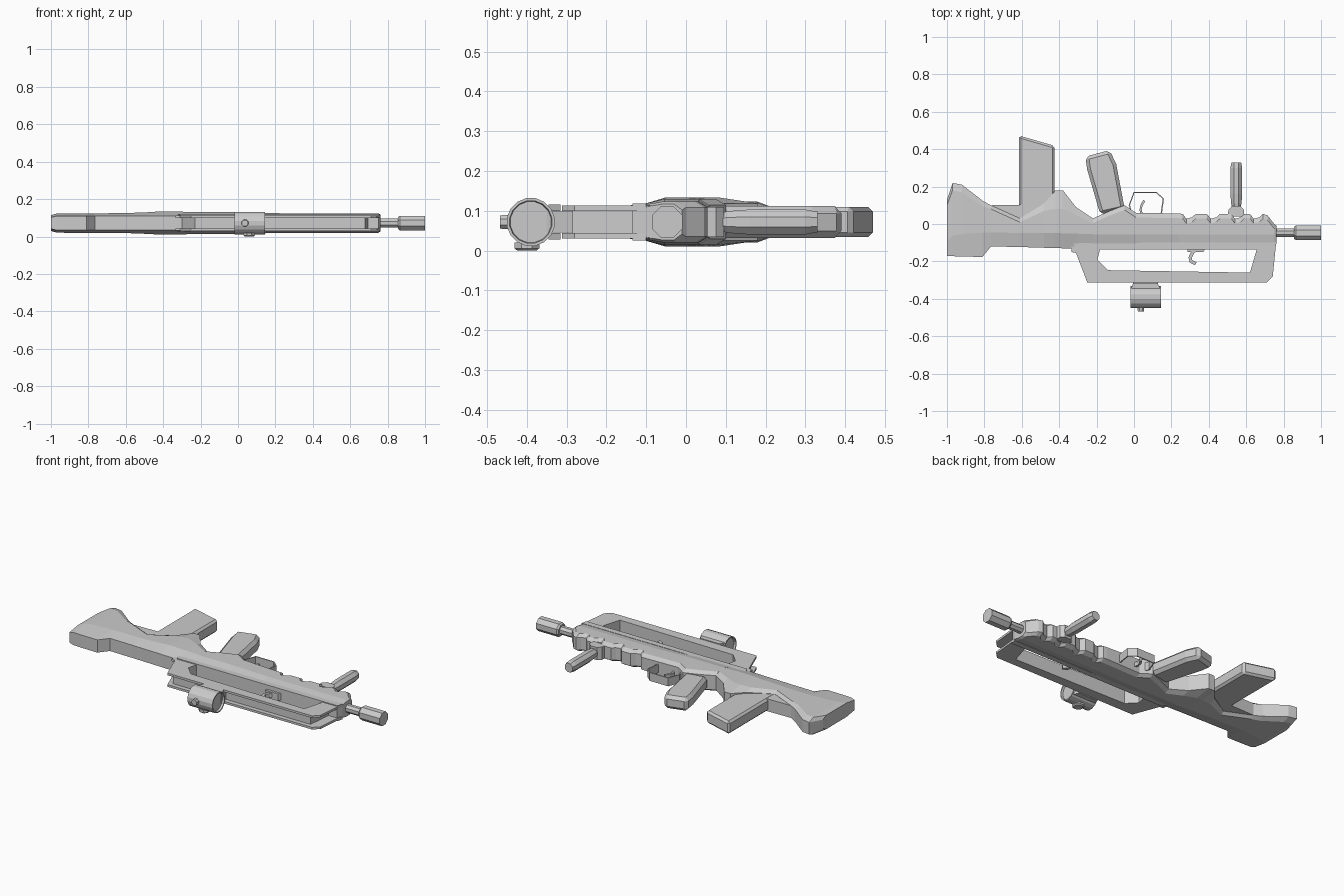
import bpy, bmesh, math
from mathutils import Vector, Matrix

ZC = 0.072  # mid-plane of the flat-lying model


def finish(name, bm, bevel=0, smooth=False):
    bmesh.ops.recalc_face_normals(bm, faces=bm.faces)
    me = bpy.data.meshes.new(name)
    bm.to_mesh(me)
    bm.free()
    ob = bpy.data.objects.new(name, me)
    bpy.context.collection.objects.link(ob)
    if bevel:
        m = ob.modifiers.new("chamfer", 'BEVEL')
        m.width, m.segments, m.limit_method = bevel, 1, 'ANGLE'
        m.angle_limit = math.radians(40)
    return ob


def prism(name, pts, z0, z1, bevel=0):
    bm = bmesh.new()
    face = bm.faces.new([bm.verts.new((x, y, z0)) for x, y in pts])
    ext = bmesh.ops.extrude_face_region(bm, geom=[face])
    vs = [g for g in ext['geom'] if isinstance(g, bmesh.types.BMVert)]
    bmesh.ops.translate(bm, verts=vs, vec=(0, 0, z1 - z0))
    return finish(name, bm, bevel)


def loft(name, rings):
    bm = bmesh.new()
    vr = [[bm.verts.new(p) for p in r] for r in rings]
    n = len(vr[0])
    for a, b in zip(vr, vr[1:]):
        for i in range(n):
            bm.faces.new((a[i], a[(i + 1) % n], b[(i + 1) % n], b[i]))
    bm.faces.new(vr[0])
    bm.faces.new(vr[-1])
    return finish(name, bm)


def section(x, yb, yt, w, cb=0.08, ct=0.03, a=0.038):
    half = [(yb, a), (yb + cb, w), (yt - ct, w), (yt, w - 0.015)]
    return ([(x, y, ZC + h) for y, h in half]
            + [(x, y, ZC - h) for y, h in reversed(half)])


def turned(name, start, axis, profile, sides=8):
    """Revolved part: profile is (distance along axis, radius)."""
    u = Vector(axis)
    p = Vector((0, 0, 1)) if abs(u.z) < 0.9 else Vector((1, 0, 0))
    q = u.cross(p)
    rings = []
    for d, r in profile:
        rings.append([Vector(start) + u * d
                      + (p * math.cos(t) + q * math.sin(t)) * r
                      for t in [(i + 0.5) * math.tau / sides for i in range(sides)]])
    return loft(name, rings)


def ribbon(name, path, thick, half):
    pts = [Vector(p) for p in path]
    left, right = [], []
    for i, p in enumerate(pts):
        d = (pts[min(i + 1, len(pts) - 1)] - pts[max(i - 1, 0)]).normalized()
        n = Vector((-d.y, d.x)) * thick / 2
        left.append(p + n)
        right.append(p - n)
    return prism(name, left + right[::-1], ZC - half, ZC + half)


# Butt stock, dipping in the middle to expose the thinner magazine well
loft("stock", [
    section(-1.0, -0.17, 0.13, 0.042, 0.08, 0.03, 0.03),
    section(-0.97, -0.172, 0.22, 0.051, 0.11, 0.04),
    section(-0.92, -0.174, 0.21, 0.052, 0.12, 0.04),
    section(-0.81, -0.176, 0.125, 0.052, 0.13, 0.03),
    section(-0.765, -0.12, 0.10, 0.052, 0.075, 0.02),
    section(-0.61, -0.123, 0.03, 0.053, 0.075, 0.02),
    section(-0.48, -0.127, 0.11, 0.058, 0.08, 0.04),
    section(-0.42, -0.128, 0.18, 0.062, 0.08, 0.10),
    section(-0.38, -0.13, 0.18, 0.062, 0.08, 0.10),
    section(-0.31, -0.132, 0.09, 0.061, 0.08, 0.04),
    section(-0.22, -0.133, 0.03, 0.058, 0.08, 0.03),
])
prism("magazine_well", [(-0.93, 0.19), (-0.77, 0.10), (-0.5, 0.105), (-0.42, 0.17),
                        (-0.42, 0.0), (-0.8, 0.0)], ZC - 0.037, ZC + 0.037)

# Receiver and notched handguard
stations = [(-0.22, 0.03), (-0.13, 0.07), (-0.05, 0.10), (0.01, 0.06), (0.24, 0.056)]
for x in (0.26, 0.39, 0.52, 0.62):
    stations += [(x, 0.054), (x + 0.02, 0.028), (x + 0.05, 0.036), (x + 0.07, 0.054)]
stations += [(0.715, 0.045), (0.75, 0.0)]
rings = [section(x, -0.135, yt, 0.058 if x < 0.02 else 0.052, 0.08, 0.025) for x, yt in stations]
rings.append(section(0.762, -0.10, -0.01, 0.045, 0.04, 0.02))
loft("receiver", rings)

# Carry handle: narrow core with raised side rails that leave a channel
inner = [(0.65, -0.13), (0.655, -0.14), (0.62, -0.26), (-0.14, -0.247),
         (-0.195, -0.19), (-0.18, -0.13)]
core = [(-0.30, -0.13), (-0.23, -0.285), (0.68, -0.285), (0.70, -0.09)]
rail = [(-0.335, -0.12), (-0.335, -0.15), (-0.31, -0.155), (-0.25, -0.312),
        (0.71, -0.312), (0.742, -0.28), (0.762, -0.08)]
prism("handle_core", core + inner, ZC - 0.033, ZC + 0.033)
for side, s in (("upper", 1), ("lower", -1)):
    z = sorted((ZC + s * 0.028, ZC + s * 0.041))
    prism("handle_rail_" + side, rail + inner, *z)
    # Shoulder strip where the handle meets the receiver
    z = sorted((ZC + s * 0.03, ZC + s * 0.046))
    prism("shoulder_strip_" + side, [(-0.345, -0.06), (-0.31, -0.135), (0.755, -0.135),
                                     (0.762, -0.1), (-0.28, -0.1)], *z)

# Magazine and pistol grip
prism("magazine", [(-0.615, 0.473), (-0.425, 0.418), (-0.425, 0.05), (-0.615, 0.02)],
      ZC - 0.038, ZC + 0.038, 0.012)
prism("pistol_grip", [(-0.26, 0.36), (-0.13, 0.395), (-0.095, 0.32), (-0.05, 0.08),
                      (-0.18, 0.05), (-0.25, 0.29)], ZC - 0.04, ZC + 0.04, 0.018)

# Trigger group and charging hook
ribbon("trigger_guard", [(-0.01, 0.05), (-0.025, 0.10), (0.0, 0.168), (0.12, 0.168),
                         (0.157, 0.135), (0.145, 0.05)], 0.007, 0.025)
ribbon("trigger", [(0.045, 0.04), (0.035, 0.075), (0.04, 0.10), (0.055, 0.125)], 0.012, 0.012)
ribbon("charging_hook", [(0.34, -0.13), (0.315, -0.15), (0.30, -0.18), (0.305, -0.20),
                         (0.33, -0.213)], 0.018, 0.012)
prism("hook_base", [(0.285, -0.12), (0.285, -0.15), (0.37, -0.15), (0.39, -0.12)],
      ZC - 0.02, ZC + 0.02)

# Front grip with its rail mount
prism("grip_mount", [(0.50, 0.04), (0.505, 0.075), (0.525, 0.095), (0.57, 0.095),
                     (0.588, 0.075), (0.59, 0.04)], ZC - 0.038, ZC + 0.038)
turned("front_grip", (0.547, 0.08, ZC), (0, 1, 0),
       [(0, 0.024), (0.03, 0.03), (0.08, 0.034), (0.22, 0.034), (0.25, 0.028)])

# Barrel and muzzle
turned("barrel", (0.72, -0.047, ZC), (1, 0, 0), [(0, 0.025), (0.15, 0.025)])
turned("muzzle", (0.855, -0.047, ZC), (1, 0, 0),
       [(0, 0.034), (0.01, 0.042), (0.145, 0.042)])

# Sight: tube with recessed ends, mount and adjustment knobs
turned("sight_tube", (-0.02, -0.39, ZC), (1, 0, 0),
       [(0.012, 0.052), (0, 0.054), (0, 0.061), (0.165, 0.061), (0.165, 0.054), (0.153, 0.052)], 16)
prism("sight_mount", [(-0.01, -0.35), (0.0, -0.28), (0.12, -0.28), (0.135, -0.35)],
      ZC - 0.026, ZC + 0.026)
for s in (-1, 1):
    prism("sight_clamp", [(-0.015, -0.345), (-0.005, -0.315), (0.125, -0.315), (0.14, -0.345)],
          ZC + s * 0.036 - 0.008, ZC + s * 0.036 + 0.008)
turned("top_knob", (0.037, -0.44, ZC), (0, -1, 0), [(0, 0.02), (0.028, 0.018)])
turned("side_knob", (0.06, -0.40, 0.02), (0, 0, -1), [(0, 0.034), (0.014, 0.034), (0.02, 0.026)])
